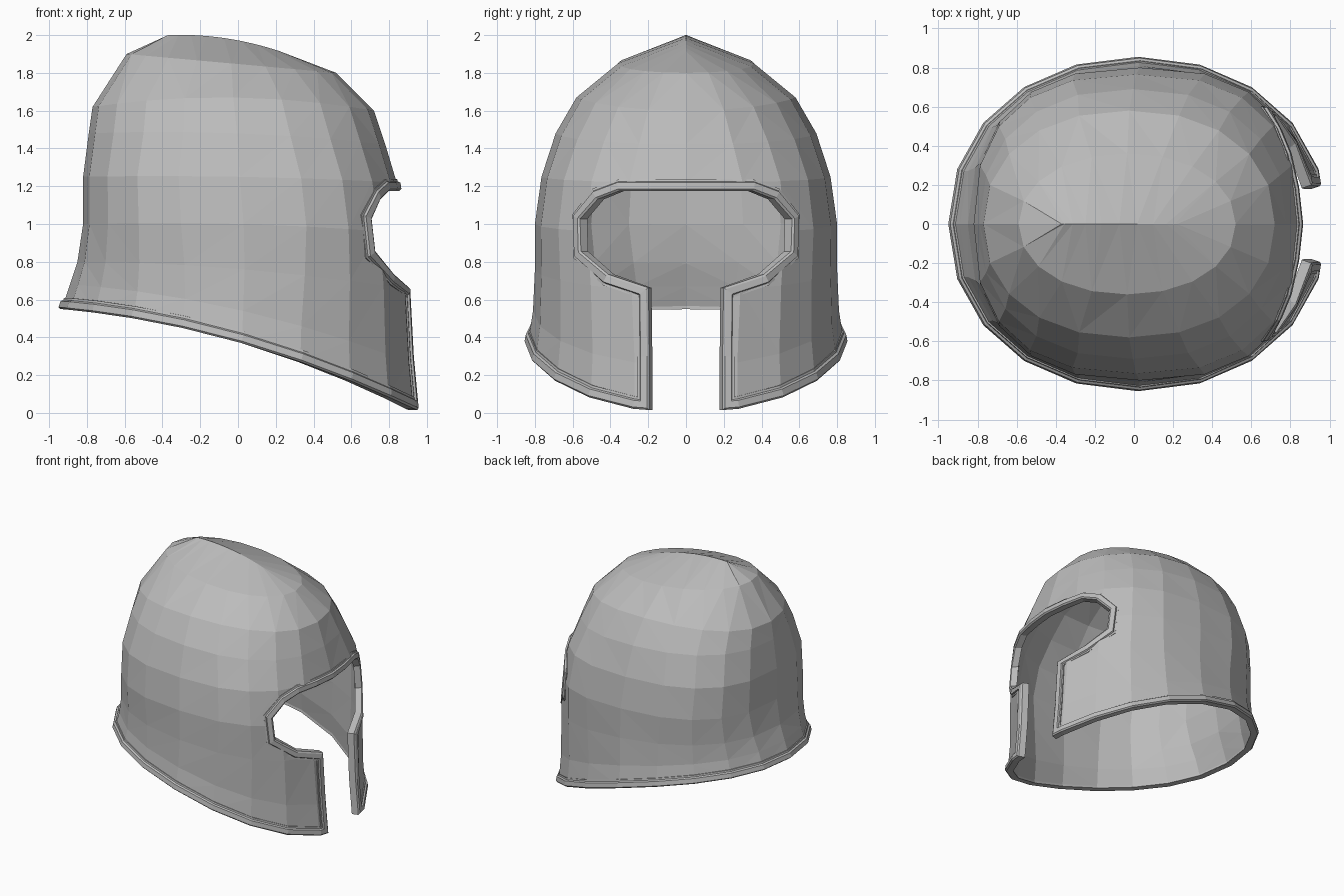
import bpy, bmesh, math
from mathutils import Vector
from mathutils.bvhtree import BVHTree

cube = bpy.data.objects.get("Cube")
if cube:
    bpy.data.objects.remove(cube, do_unlink=True)

steel = bpy.data.materials.new("steel_grey")
steel.use_nodes = True
GREY = (0.5, 0.5, 0.5, 1)
steel.diffuse_color = GREY
steel.node_tree.nodes["Principled BSDF"].inputs["Base Color"].default_value = GREY


def add_object(name, bm):
    mesh = bpy.data.meshes.new(name)
    bm.to_mesh(mesh)
    obj = bpy.data.objects.new(name, mesh)
    bpy.context.collection.objects.link(obj)
    mesh.materials.append(steel)
    return obj


def apply_modifiers(obj):
    bpy.context.view_layer.objects.active = obj
    for mod in list(obj.modifiers):
        bpy.ops.object.modifier_apply(modifier=mod.name)


# Rings from hem to crest: back x, back z, front x, front z, half width, side z, squareness
RINGS = [
    (-.93, .56, .97, .01, .835, .38, 2.1),
    (-.89, .68, .945, .25, .81, .54, 2.15),
    (-.85, .80, .92, .65, .80, .76, 2.3),
    (-.82, 1.0, .88, .95, .80, 1.0, 2.5),
    (-.82, 1.25, .84, 1.22, .765, 1.25, 2.5),
    (-.79, 1.48, .78, 1.42, .69, 1.48, 2.3),
    (-.77, 1.62, .72, 1.6, .58, 1.67, 2.2),
    (-.59, 1.9, .52, 1.8, .36, 1.85, 2.1),
    (-.37, 2.0, .22, 1.915, 0, 1.985, 2),
]
HALF = 10


def ring_point(ring, i):
    xb, zb, xf, zf, width, side, power = ring
    angle = math.pi * i / HALF
    c, s = math.cos(angle), math.sin(angle)
    u = math.copysign(abs(c) ** (2 / power), c)
    v = math.copysign(abs(s) ** (2 / power), s)
    z = side + (zf - zb) / 2 * u + ((zf + zb) / 2 - side) * u * u
    return Vector(((xb + xf) / 2 + (xf - xb) / 2 * u, width * v, z))


# Shell
bm = bmesh.new()
loops = [[bm.verts.new(ring_point(r, i)) for i in range(2 * HALF)] for r in RINGS]
for low, high in zip(loops, loops[1:]):
    for i in range(2 * HALF):
        j = (i + 1) % (2 * HALF)
        bm.faces.new((low[i], low[j], high[j], high[i]))
bmesh.ops.remove_doubles(bm, verts=bm.verts, dist=0.002)
bmesh.ops.triangulate(bm, faces=bm.faces)
surface = BVHTree.FromBMesh(bm)
shell = add_object("helmet_shell", bm)
bm.free()
solid = shell.modifiers.new("thickness", "SOLIDIFY")
solid.thickness, solid.offset = 0.035, -1

# Face opening outline (y, z), one side, from the chin gap up to the brow
OPENING = [(.2, .3), (.205, .655), (.41, .725), (.555, .85), (.56, 1.03),
           (.465, 1.14), (.35, 1.185), (.18, 1.185), (0, 1.185)]
side = [(.2, -1)] + OPENING
outline = side + [(-y, z) for y, z in reversed(side[:-1])]
bm = bmesh.new()
near = bm.faces.new([bm.verts.new((.3, y, z)) for y, z in outline])
extruded = bmesh.ops.extrude_face_region(bm, geom=[near])
bmesh.ops.translate(bm, vec=(1.5, 0, 0),
                    verts=[g for g in extruded["geom"] if isinstance(g, bmesh.types.BMVert)])
bmesh.ops.recalc_face_normals(bm, faces=bm.faces)
cutter = add_object("opening_cutter", bm)
bm.free()
cutter.hide_render = True
cut = shell.modifiers.new("opening", "BOOLEAN")
cut.operation, cut.solver, cut.object = "DIFFERENCE", "EXACT", cutter
apply_modifiers(shell)
bpy.data.objects.remove(cutter, do_unlink=True)

# Rim path: hem from the back to the chin corner, then around the opening
path = [ring_point(RINGS[0], i) for i in range(HALF, 0, -1)]
tip = ring_point(RINGS[0], 0)
path.append(path[-1].lerp(tip, 1 - .2 / path[-1].y))
for y, z in OPENING:
    path.append(surface.ray_cast(Vector((3, y, z)), Vector((-1, 0, 0)))[0])

# Rim: raised band with bevelled edges, swept with mitred corners
PROFILE = [(-.01, -.04), (-.01, .01), (0, .02), (.035, .02), (.042, .008), (.055, .008), (.055, -.02)]
bm = bmesh.new()
sections = []
for k, p in enumerate(path):
    ends = k in (0, len(path) - 1)
    before = (p - path[k - 1]).normalized() if k else Vector((0, 1, 0))
    after = (path[k + 1] - p).normalized() if not ends or k == 0 else Vector((0, -1, 0))
    if k == 0:
        after = before
    if k == len(path) - 1:
        before = after
    tangent = (before + after).normalized()
    out = Vector((p.x, 1.5 * p.y, 0)).normalized()
    inward = tangent.cross(out).normalized()
    if inward.dot(Vector((0, 0, 1))) < 0 and k < HALF:
        inward = -inward
    miter = 1 / max(tangent.dot(before), .5)
    section = []
    for across, height in PROFILE:
        q = p + inward * across * miter
        if across > 0:
            q = surface.find_nearest(q)[0]
        q = q + out * height
        if ends:
            q.y = 0
        section.append(bm.verts.new(q))
    sections.append(section)
for a, b in zip(sections, sections[1:]):
    for i in range(len(PROFILE)):
        j = (i + 1) % len(PROFILE)
        bm.faces.new((a[i], a[j], b[j], b[i]))
bmesh.ops.recalc_face_normals(bm, faces=bm.faces)
rim = add_object("helmet_rim", bm)
bm.free()
mirror = rim.modifiers.new("mirror", "MIRROR")
mirror.use_axis = (False, True, False)
apply_modifiers(rim)
